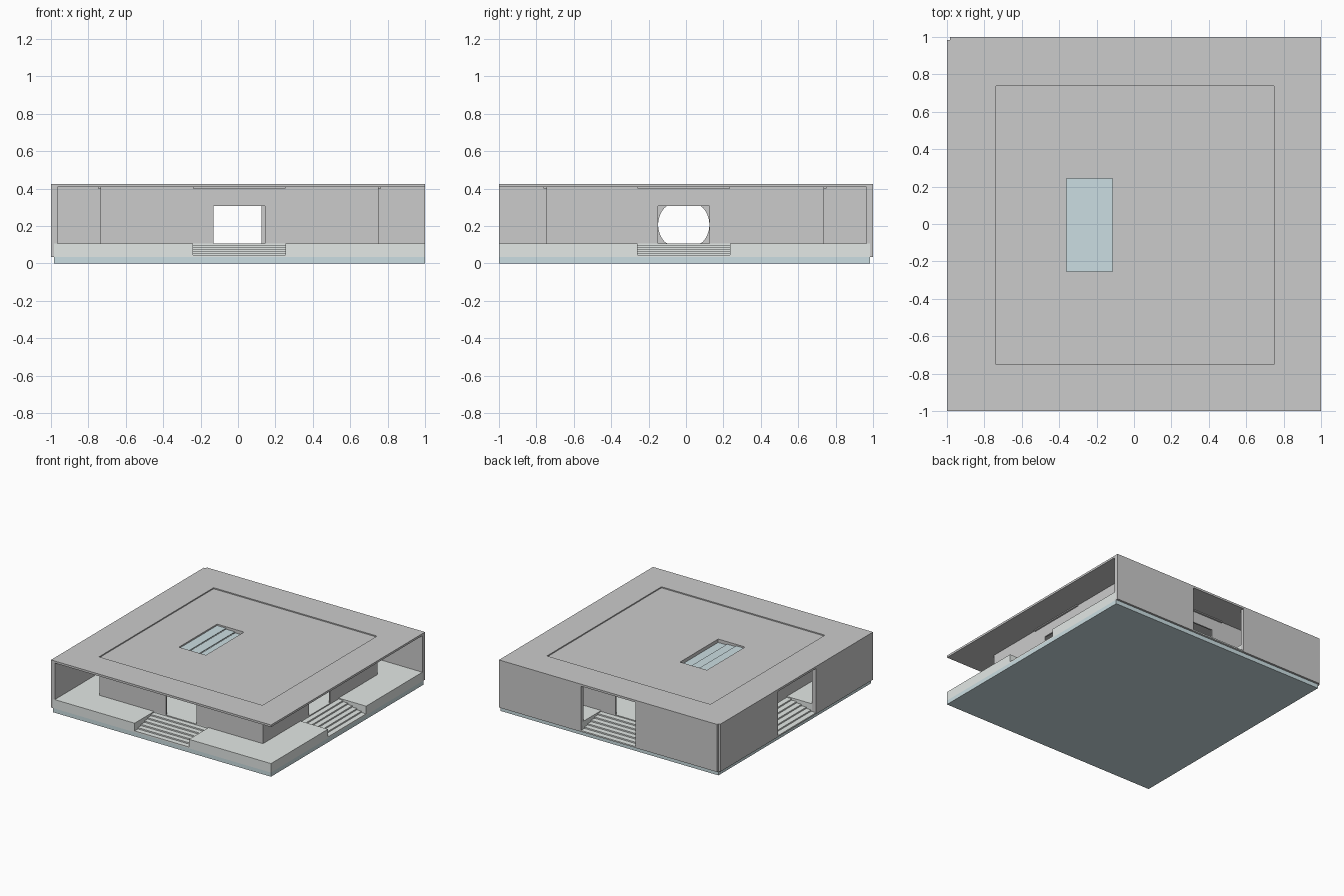
import bpy, bmesh, math

if "Cube" in bpy.data.objects:
    bpy.data.objects.remove(bpy.data.objects["Cube"])


def material(name, rgb):
    m = bpy.data.materials.new(name)
    m.diffuse_color = (*rgb, 1)
    m.use_nodes = True
    m.node_tree.nodes["Principled BSDF"].inputs["Base Color"].default_value = m.diffuse_color
    return m


blue = material("blue_glass", (0.60, 0.73, 0.76))
pale = material("pale_stone", (0.77, 0.81, 0.79))


def prism(name, pts, vec, mat=None):
    """Closed outline swept along vec."""
    bm = bmesh.new()
    face = bm.faces.new([bm.verts.new(p) for p in pts])
    ext = bmesh.ops.extrude_face_region(bm, geom=[face], use_keep_orig=True)
    verts = [v for v in ext["geom"] if isinstance(v, bmesh.types.BMVert)]
    bmesh.ops.translate(bm, verts=verts, vec=vec)
    bmesh.ops.recalc_face_normals(bm, faces=bm.faces)
    me = bpy.data.meshes.new(name)
    bm.to_mesh(me)
    bm.free()
    ob = bpy.data.objects.new(name, me)
    bpy.context.collection.objects.link(ob)
    if mat:
        me.materials.append(mat)
    return ob


def slab(name, outline, z0, z1, mat=None):
    return prism(name, [(x, y, z0) for x, y in outline], (0, 0, z1 - z0), mat)


def box(name, x0, x1, y0, y1, z0, z1, mat=None):
    return slab(name, [(x0, y0), (x1, y0), (x1, y1), (x0, y1)], z0, z1, mat)


def cut(ob, cutters):
    for c in cutters:
        mod = ob.modifiers.new("cut", 'BOOLEAN')
        mod.operation, mod.object, mod.solver = 'DIFFERENCE', c, 'EXACT'
    deps = bpy.context.evaluated_depsgraph_get()
    me = bpy.data.meshes.new_from_object(ob.evaluated_get(deps))
    ob.modifiers.clear()
    ob.data = me
    for c in cutters:
        bpy.data.objects.remove(c)


N = 0.983                      # corner notch and base inset
SX0, SX1 = -0.24, 0.255        # stair span in x
SY0, SY1 = -0.26, 0.235        # stair span in y
IX0, IX1, IY0, IY1 = -0.735, 0.75, -0.747, 0.737   # inner room
FLOOR, SOFFIT, TOP = 0.108, 0.408, 0.425

# base plate
box("base_plate", -N, 1, -1, N, 0, 0.034, blue)

# podium with a stair bay on each side
slab("podium", [(-N, -1), (SX0, -1), (SX0, IY0), (SX1, IY0), (SX1, -1), (1, -1),
                (1, SY0), (IX1, SY0), (IX1, SY1), (1, SY1), (1, N),
                (SX1, N), (SX1, IY1), (SX0, IY1), (SX0, N), (-N, N),
                (-N, SY1), (IX0, SY1), (IX0, SY0), (-N, SY0)], 0.034, FLOOR, pale)

# stairs: stepped profile swept across each bay
STEPS = 6


def stair_profile(start, end):
    pts = [(start, 0.034)]
    for i in range(STEPS):
        z = 0.034 + (i + 1) * 0.066 / STEPS
        for k in (i, i + 1):
            pts.append((start + (end - start) * k / STEPS, z))
    return pts + [(end, 0.034)]


for name, s, e in (("front_stairs", -1, IY0), ("back_stairs", 1, IY1)):
    prism(name, [(SX0, a, z) for a, z in stair_profile(s, e)], (SX1 - SX0, 0, 0), pale)
for name, s, e in (("left_stairs", -1, IX0), ("right_stairs", 1, IX1)):
    prism(name, [(a, SY0, z) for a, z in stair_profile(s, e)], (0, SY1 - SY0, 0), pale)

# outer walls along the back and left, open at the stairs
for i, (a, b) in enumerate(((-N, SX0), (SX1, 1))):
    box(f"back_wall_{i}", a, b, 0.965, 1, 0.034, SOFFIT)
for i, (a, b) in enumerate(((-1, SY0), (SY1, N))):
    box(f"left_wall_{i}", -1, -0.965, a, b, 0.034, SOFFIT)

# roof with notched corner, shallow central recess and skylight opening
roof = slab("roof", [(-1, -1), (1, -1), (1, 1), (-N, 1), (-N, N), (-1, N)], SOFFIT, TOP)
cut(roof, [box("recess_cut", -0.738, 0.748, -0.75, 0.737, TOP - 0.009, 0.5),
           box("skylight_cut", -0.36, -0.115, -0.253, 0.242, 0.3, 0.6)])

# skylight curb and stepped glass panes
curb = box("skylight_curb", -0.366, -0.109, -0.259, 0.248, 0.375, SOFFIT)
cut(curb, [box("curb_cut", -0.36, -0.115, -0.253, 0.242, 0.3, 0.6)])
for i in range(3):
    x, z = -0.36 + i * 0.0817, 0.398 - i * 0.008
    box(f"skylight_pane_{i}", x, x + 0.0817, -0.253, 0.242, z, z + 0.006, blue)

# inner room: thin walls, three square doorways, one rounded on the left
room = box("inner_walls", IX0, IX1, IY0, IY1, 0.1, SOFFIT)
T, DOOR = 0.012, 0.307
round_door = []
for i in range(48):
    a = 2 * math.pi * (i + 0.5) / 48
    z = 0.207 + 0.137 * math.sin(a)
    round_door.append((-0.8, -0.012 + 0.137 * math.cos(a), min(DOOR, max(FLOOR, z))))
cut(room, [box("room_cut", IX0 + T, IX1 - T, IY0 + T, IY1 - T, 0, 0.6),
           box("front_door_cut", -0.13, 0.145, -0.8, -0.7, FLOOR, DOOR),
           box("back_door_cut", -0.15, 0.125, 0.7, 0.8, FLOOR, DOOR),
           box("right_door_cut", 0.7, 0.8, -0.15, 0.125, FLOOR, DOOR),
           prism("left_door_cut", round_door, (0.1, 0, 0))])

# thin ceiling strips over each doorway
for name, y in (("front_strip", IY0), ("back_strip", IY1)):
    box(name, SX0, SX1, y - 0.014, y + 0.014, 0.4, SOFFIT)
for name, x in (("left_strip", IX0), ("right_strip", IX1)):
    box(name, x - 0.014, x + 0.014, SY0, SY1, 0.4, SOFFIT)
